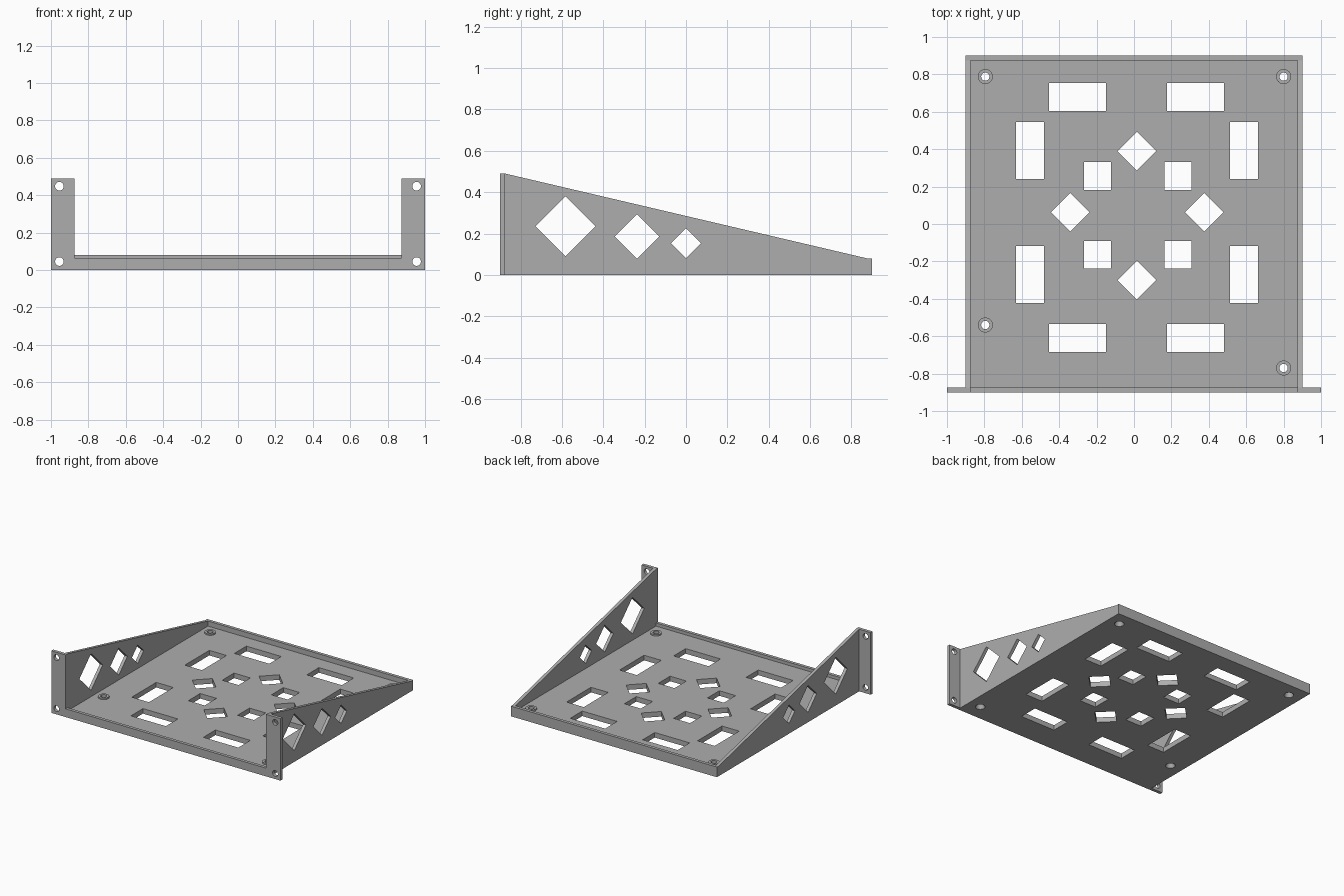
import bpy
import bmesh
from math import pi
from mathutils import Matrix, Vector

cube = bpy.data.objects.get("Cube")
if cube:
    bpy.data.objects.remove(cube, do_unlink=True)

grey = bpy.data.materials.new("mid grey")
grey.use_nodes = True
colour = (0.42, 0.42, 0.42, 1)
grey.diffuse_color = colour
grey.node_tree.nodes["Principled BSDF"].inputs["Base Color"].default_value = colour

OUT, IN = 0.9, 0.875      # outer and inner faces of the tray walls
FLOOR = 0.04
TOP, BACK, LIP = 0.49, 0.08, 0.065


def make(name, bm):
    bmesh.ops.recalc_face_normals(bm, faces=bm.faces)
    mesh = bpy.data.meshes.new(name)
    bm.to_mesh(mesh)
    bm.free()
    mesh.materials.append(grey)
    obj = bpy.data.objects.new(name, mesh)
    bpy.context.collection.objects.link(obj)
    return obj


def add_box(bm, low, high, spin=None):
    low, high = Vector(low), Vector(high)
    m = Matrix.Translation((low + high) / 2)
    if spin:
        m = m @ Matrix.Rotation(pi / 4, 4, spin)
    bmesh.ops.create_cube(bm, size=1, matrix=m @ Matrix.Diagonal((*(high - low), 1)))


def add_cone(bm, centre, r1, r2, depth, turn=None):
    m = Matrix.Translation(centre)
    if turn:
        m = m @ Matrix.Rotation(pi / 2, 4, turn)
    bmesh.ops.create_cone(bm, cap_ends=True, segments=32, radius1=r1, radius2=r2,
                          depth=depth, matrix=m)


def box(name, low, high):
    bm = bmesh.new()
    add_box(bm, low, high)
    return make(name, bm)


def cut(obj, bm):
    """Subtract the cutter mesh and bake the result."""
    cutter = make("cutter", bm)
    cutter.hide_render = True
    mod = obj.modifiers.new("cut", "BOOLEAN")
    mod.operation, mod.solver, mod.object = "DIFFERENCE", "EXACT", cutter
    graph = bpy.context.evaluated_depsgraph_get()
    mesh = bpy.data.meshes.new_from_object(obj.evaluated_get(graph))
    obj.modifiers.clear()
    obj.data = mesh
    bpy.data.objects.remove(cutter, do_unlink=True)


# Floor plate with its vent openings
floor = box("floor_plate", (-IN, -IN, 0), (IN, IN, FLOOR))
bm = bmesh.new()


def vent(x, y, w, d, spin=None):
    add_box(bm, (x - w / 2, y - d / 2, -0.1), (x + w / 2, y + d / 2, 0.1), spin)


for x in (-0.303, 0.33):
    for y in (0.68, -0.61):
        vent(x, y, 0.305, 0.15)
for x in (-0.557, 0.587):
    for y in (0.392, -0.27):
        vent(x, y, 0.15, 0.305)
for x in (-0.195, 0.235):
    for y in (0.257, -0.165):
        vent(x, y, 0.143, 0.148)
for x, y in ((0.015, 0.39), (0.015, -0.3), (0.375, 0.063), (-0.34, 0.063)):
    vent(x, y, 0.146, 0.146, "Z")

# Screw holes, countersunk from below
screws = ((-0.795, 0.788), (0.8, 0.788), (-0.795, -0.54), (0.8, -0.77))
for x, y in screws:
    add_cone(bm, (x, y, 0.01), 0.04, 0.022, 0.04)
cut(floor, bm)
bm = bmesh.new()
for x, y in screws:
    add_cone(bm, (x, y, 0.03), 0.022, 0.022, 0.1)
cut(floor, bm)

# Raised rings around the screw holes
for i, (x, y) in enumerate(screws):
    bm = bmesh.new()
    add_cone(bm, (x, y, FLOOR + 0.005), 0.04, 0.04, 0.012)
    boss = make(f"screw_boss_{i + 1}", bm)
    bm = bmesh.new()
    add_cone(bm, (x, y, FLOOR), 0.022, 0.022, 0.1)
    cut(boss, bm)

# Front and back lips
box("front_lip", (-IN, -OUT, 0), (IN, -IN, LIP))
box("back_lip", (-IN, IN, 0), (IN, OUT, BACK))

for side, s in (("left", 1), ("right", -1)):
    # Sloping side wall with diamond openings
    bm = bmesh.new()
    outline = ((-OUT, 0), (OUT, 0), (OUT, BACK), (IN, BACK), (-IN, TOP), (-OUT, TOP))
    face = bm.faces.new([bm.verts.new((s * IN, y, z)) for y, z in outline])
    new = bmesh.ops.extrude_face_region(bm, geom=[face])["geom"]
    bmesh.ops.translate(bm, vec=(s * (OUT - IN), 0, 0),
                        verts=[v for v in new if isinstance(v, bmesh.types.BMVert)])
    wall = make(side + "_side_wall", bm)
    bm = bmesh.new()
    for y, z, r in ((-0.583, 0.235, 0.145), (-0.237, 0.185, 0.107), (0, 0.153, 0.073)):
        h = r / 2 ** 0.5
        add_box(bm, (s * 0.89 - 0.1, y - h, z - h), (s * 0.89 + 0.1, y + h, z + h), "X")
    cut(wall, bm)

    # Mounting ear with two bolt holes
    ear = box(side + "_mounting_ear", (min(s * OUT, s), -OUT, 0), (max(s * OUT, s), -IN, TOP))
    bm = bmesh.new()
    for z in (0.045, 0.448):
        add_cone(bm, (s * 0.955, -OUT, z), 0.023, 0.023, 0.2, "X")
    cut(ear, bm)
